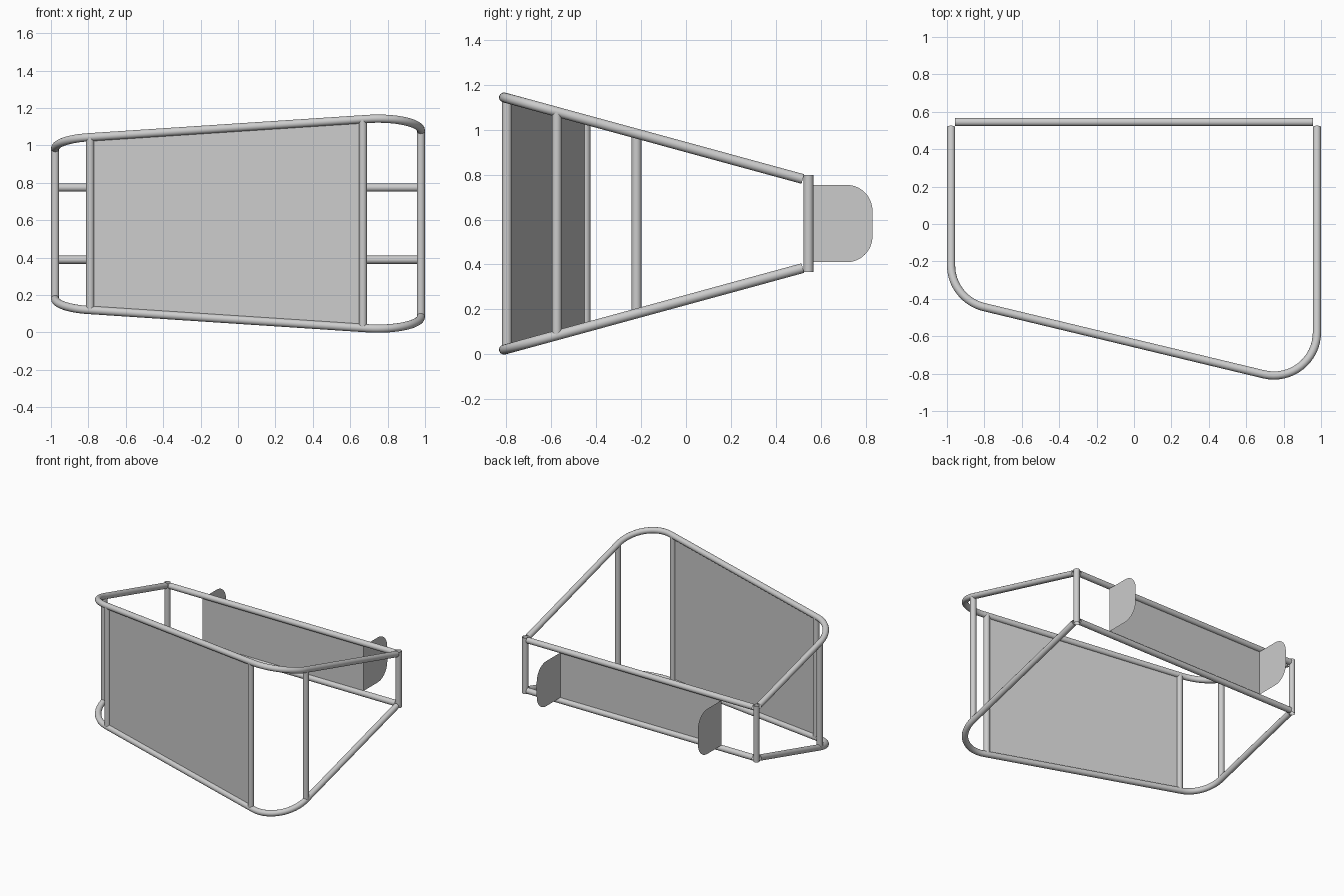
import bpy
import math
from mathutils import Vector

cube = bpy.data.objects.get("Cube")
if cube:
    bpy.data.objects.remove(cube, do_unlink=True)

R = 0.022        # tube radius
MID = 0.582      # height of the symmetry plane
SIDE = 0.978     # half width to the tube centres
BACK = 0.545     # back plane

grey = bpy.data.materials.new("light_grey")
grey.use_nodes = True
grey.diffuse_color = (0.6, 0.6, 0.6, 1)
grey.node_tree.nodes["Principled BSDF"].inputs["Base Color"].default_value = (0.6, 0.6, 0.6, 1)


def rise(y):
    """Half height of the frame, growing towards the front."""
    return 0.201 + 0.273 * (0.51 - y)


def tube(name, points):
    """Open round tube along a path."""
    curve = bpy.data.curves.new(name, "CURVE")
    curve.dimensions = "3D"
    curve.bevel_depth = R
    curve.bevel_resolution = 6
    curve.use_fill_caps = False
    spline = curve.splines.new("POLY")
    spline.points.add(len(points) - 1)
    for p, co in zip(spline.points, points):
        p.co = (*co, 1)
    obj = bpy.data.objects.new(name, curve)
    bpy.context.collection.objects.link(obj)
    bpy.ops.object.select_all(action="DESELECT")
    obj.select_set(True)
    bpy.context.view_layer.objects.active = obj
    bpy.ops.object.convert(target="MESH")
    obj = bpy.context.object
    obj.data.materials.clear()
    obj.data.materials.append(grey)
    bpy.ops.object.shade_smooth()


def sheet(name, outline):
    """Thin flat panel from one outline."""
    mesh = bpy.data.meshes.new(name)
    mesh.from_pydata(outline, [], [list(range(len(outline)))])
    mesh.materials.append(grey)
    bpy.context.collection.objects.link(bpy.data.objects.new(name, mesh))


def fillet(before, corner, after, radius, steps=16):
    """Points of a rounded corner in the plane."""
    a, c, b = Vector(before), Vector(corner), Vector(after)
    u, v = (a - c).normalized(), (b - c).normalized()
    half = u.angle(v) / 2
    centre = c + (u + v).normalized() * radius / math.sin(half)
    reach = radius / math.tan(half)
    start, end = c + u * reach - centre, c + v * reach - centre
    total = start.angle(end)
    return [centre + (start * math.sin(total * (1 - i / steps))
                      + end * math.sin(total * i / steps)) / math.sin(total)
            for i in range(steps + 1)]


# Upper and lower bent rails
back_left, back_right = (SIDE, 0.52), (-SIDE, 0.52)
front_left, front_right = (SIDE, -0.872), (-SIDE, -0.402)
path = [Vector(back_right)]
path += fillet(back_right, front_right, front_left, 0.23)
path += fillet(front_right, front_left, back_left, 0.23)
path.append(Vector(back_left))
for name, sign in (("upper", 1), ("lower", -1)):
    tube(name + "_bent_rail", [(p.x, p.y, MID + sign * rise(p.y)) for p in path])
    z = MID + sign * 0.193
    tube(name + "_back_bar", [(-0.957, BACK, z), (0.957, BACK, z)])

# Upright posts between the rails
posts = {"right_front_post": (-0.79, -0.447), "left_front_post": (0.668, -0.797),
         "right_side_post": (-SIDE, -0.22), "left_side_post": (SIDE, -0.575)}
for name, (x, y) in posts.items():
    h = rise(y)
    tube(name, [(x, y, MID - h), (x, y, MID + h)])
for name, x in (("right_back_post", -SIDE), ("left_back_post", SIDE)):
    tube(name, [(x, BACK, MID - 0.215), (x, BACK, MID + 0.215)])

# Front panel fills the space between the front posts
(x0, y0), (x1, y1) = posts["right_front_post"], posts["left_front_post"]
sheet("front_panel", [(x0, y0, MID - rise(y0)), (x1, y1, MID - rise(y1)),
                      (x1, y1, MID + rise(y1)), (x0, y0, MID + rise(y0))])

# Back panel with two rounded fins
low, high, tip, fin_x = MID - 0.172, MID + 0.172, 0.83, 0.682
sheet("back_panel", [(-fin_x, BACK, low), (fin_x, BACK, low),
                     (fin_x, BACK, high), (-fin_x, BACK, high)])
fin = [Vector((BACK, low))]
fin += fillet((BACK, low), (tip, low), (tip, high), 0.115)
fin += fillet((tip, low), (tip, high), (BACK, high), 0.115)
fin.append(Vector((BACK, high)))
for name, x in (("right_fin", -fin_x), ("left_fin", fin_x)):
    sheet(name, [(x, p.x, p.y) for p in fin])
